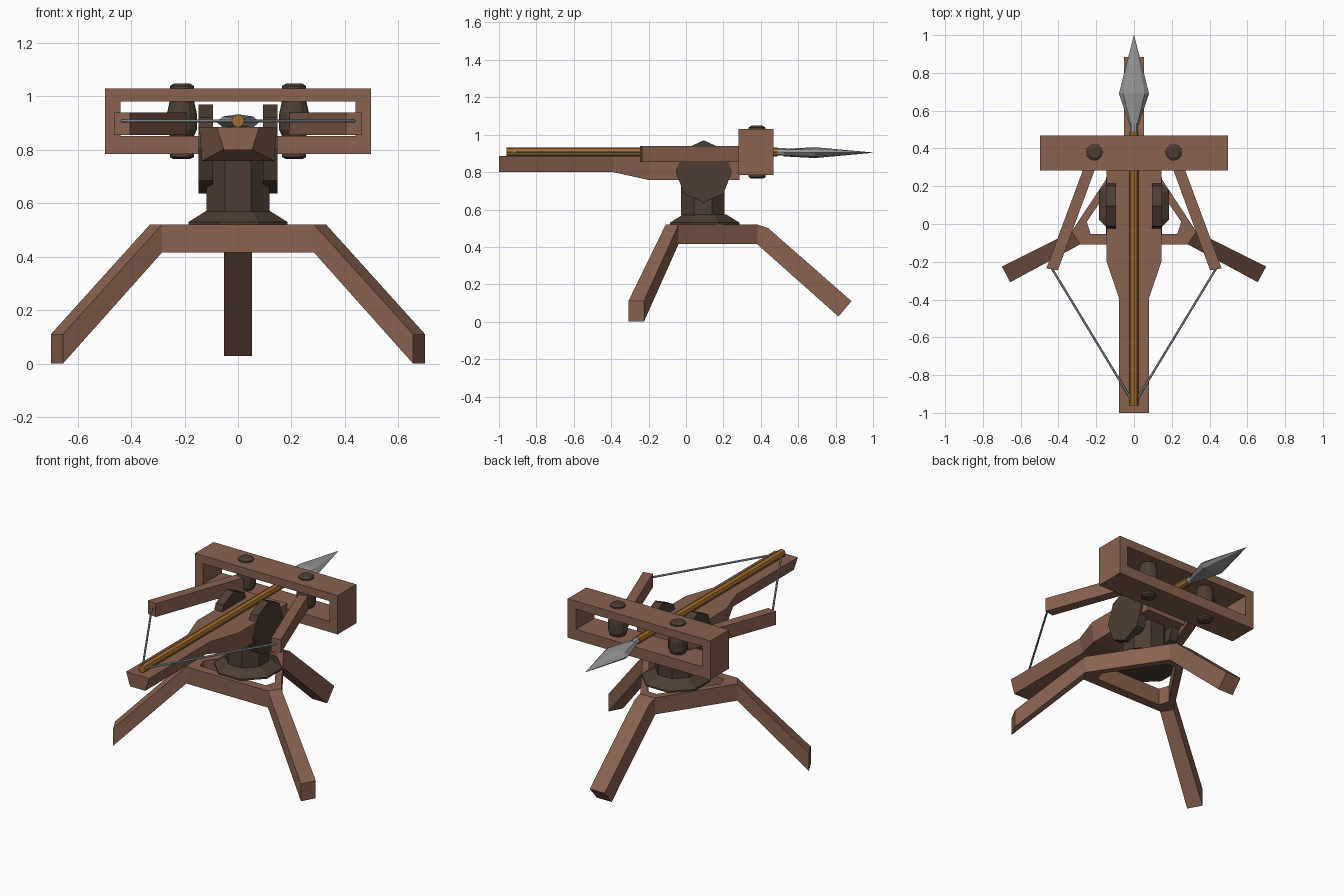
import bpy, bmesh, math
from mathutils import Vector

if "Cube" in bpy.data.objects:
    bpy.data.objects.remove(bpy.data.objects["Cube"])


def material(name, rgb):
    m = bpy.data.materials.new(name)
    m.diffuse_color = (*rgb, 1)
    m.use_nodes = True
    m.node_tree.nodes["Principled BSDF"].inputs["Base Color"].default_value = m.diffuse_color
    return m


WOOD = material("light wood", (0.25, 0.122, 0.08))
DARK = material("dark wood", (0.077, 0.048, 0.033))
SHAFT = material("golden wood", (0.36, 0.15, 0.025))
STEEL = material("steel", (0.30, 0.30, 0.30))
CORD = material("cord", (0.36, 0.40, 0.42))


def loft(name, rings, mat, closed=False):
    """Skin a list of equal-length rings; cap the ends, or join last to first."""
    bm = bmesh.new()
    vs = [[bm.verts.new(p) for p in r] for r in rings]
    n = len(vs[0])
    pairs = list(zip(vs, vs[1:])) + ([(vs[-1], vs[0])] if closed else [])
    for a, b in pairs:
        for i in range(n):
            j = (i + 1) % n
            bm.faces.new((a[i], a[j], b[j], b[i]))
    if not closed:
        bm.faces.new(vs[0])
        bm.faces.new(vs[-1])
    bmesh.ops.recalc_face_normals(bm, faces=bm.faces)
    me = bpy.data.meshes.new(name)
    bm.to_mesh(me)
    bm.free()
    ob = bpy.data.objects.new(name, me)
    bpy.context.collection.objects.link(ob)
    me.materials.append(mat)
    return ob


def oval(n, rx, ry, turn=0.0):
    return [(rx * math.cos(2 * math.pi * (i + turn) / n),
             ry * math.sin(2 * math.pi * (i + turn) / n)) for i in range(n)]


def turned(name, cx, cy, profile, n, mat, turn=0.0):
    """Upright turned part; profile is (radius, z)."""
    return loft(name, [[(cx + x, cy + y, z) for x, y in oval(n, r, r, turn)]
                       for r, z in profile], mat)


def rect_xz(y, hx, z0, z1):
    return [(-hx, y, z0), (hx, y, z0), (hx, y, z1), (-hx, y, z1)]


# Triangular stand ring with cut corners
outer = [(-0.33, -0.04), (-0.285, -0.108), (0.285, -0.108),
         (0.33, -0.04), (0.05, 0.385), (-0.05, 0.385)]
inner = [(-0.25, 0.012), (-0.23, -0.052), (0.23, -0.052),
         (0.25, 0.012), (0.03, 0.335), (-0.03, 0.335)]
Z0, Z1 = 0.415, 0.52
loft("stand_ring", [[(*p, Z0) for p in outer], [(*p, Z1) for p in outer],
                    [(*p, Z1) for p in inner], [(*p, Z0) for p in inner]],
     WOOD, closed=True)

# Two front legs, vertical end cuts
for s, side in ((-1, "left"), (1, "right")):
    a, b = (0.33, -0.04), (0.285, -0.108)
    c, d = (0.70, -0.225), (0.655, -0.308)
    loft(f"front_leg_{side}",
         [[(s * a[0], a[1], Z0), (s * b[0], b[1], Z0),
           (s * b[0], b[1], Z1), (s * a[0], a[1], Z1)],
          [(s * c[0], c[1], 0), (s * d[0], d[1], 0),
           (s * d[0], d[1], 0.11), (s * c[0], c[1], 0.11)]], WOOD)

# Back leg, square end cut
side_profile = [(0.38, 0.52), (0.44, 0.50), (0.885, 0.11), (0.815, 0.028), (0.38, 0.415)]
loft("back_leg", [[(x, y, z) for y, z in side_profile] for x in (-0.052, 0.052)], WOOD)

# Octagonal turntable and column
f = 1 / math.cos(math.pi / 8)
turned("turntable", 0, 0.1,
       [(0.185 * f, 0.52), (0.185 * f, 0.53), (0.118 * f, 0.572)], 8, DARK, 0.5)
turned("column", 0, 0.09, [(0.117 * f, 0.57), (0.117 * f, 0.77)], 8, DARK, 0.5)

# Octagonal yoke cheeks either side of the stock
for s, side in ((-1, "left"), (1, "right")):
    loft(f"yoke_{side}", [[(s * x, 0.095 + y, 0.803 + z) for y, z in oval(8, 0.15, 0.167)]
                          for x in (0.094, 0.148)], DARK)

# Stock: narrow tail widening to the body
stock = [(-1.0, 0.08, 0.053, 0.80), (-0.39, 0.08, 0.055, 0.80),
         (-0.2, 0.145, 0.135, 0.758), (0.285, 0.145, 0.135, 0.758)]
loft("stock", [[(-t, y, 0.885), (t, y, 0.885), (b, y, z), (-b, y, z)]
               for y, t, b, z in stock], WOOD)

# Open rectangular bow frame
loft("bow_frame", [rect_xz(0.282, 0.498, 0.785, 1.03), rect_xz(0.468, 0.498, 0.785, 1.03),
                   rect_xz(0.468, 0.44, 0.852, 0.98), rect_xz(0.282, 0.44, 0.852, 0.98)],
     WOOD, closed=True)


def rod(name, p, q, r, n, mat):
    p, q = Vector(p), Vector(q)
    d = (q - p).normalized()
    u = d.cross(Vector((0, 0, 1))).normalized()
    v = u.cross(d)
    return loft(name, [[c + u * x + v * y for x, y in oval(n, r, r)] for c in (p, q)], mat)


for s, side in ((-1, "left"), (1, "right")):
    # Torsion spindle with a bulged middle and domed ends
    turned(f"spindle_{side}", s * 0.21, 0.38,
           [(0.03, 0.765), (0.045, 0.773), (0.045, 0.85), (0.056, 0.875), (0.056, 0.935),
            (0.047, 0.975), (0.045, 1.038), (0.03, 1.048)], 12, DARK)
    # Bow arm
    plan = [(0.237, 0.375), (0.172, 0.385), (0.403, -0.245), (0.464, -0.235)]
    loft(f"bow_arm_{side}", [[(s * x, y, z) for x, y in plan] for z in (0.855, 0.94)], WOOD)
    # Bowstring half
    rod(f"bowstring_{side}", (s * 0.435, -0.235, 0.908), (s * 0.005, -0.945, 0.908),
        0.006, 6, CORD)

# Bolt: shaft, binding and leaf-shaped head
BZ = 0.908
rod("bolt_shaft", (0, -0.96, BZ), (0, 0.49, BZ), 0.024, 8, SHAFT)
rod("bolt_binding", (0, 0.475, BZ), (0, 0.535, BZ), 0.02, 8, CORD)
head = [(0.52, 0.022, 0.02), (0.69, 0.08, 0.029), (0.998, 0.001, 0.001)]
loft("bolt_head", [[(x, y, BZ - 0.004 + z) for x, z in oval(8, rx, rz)]
                   for y, rx, rz in head], STEEL)
